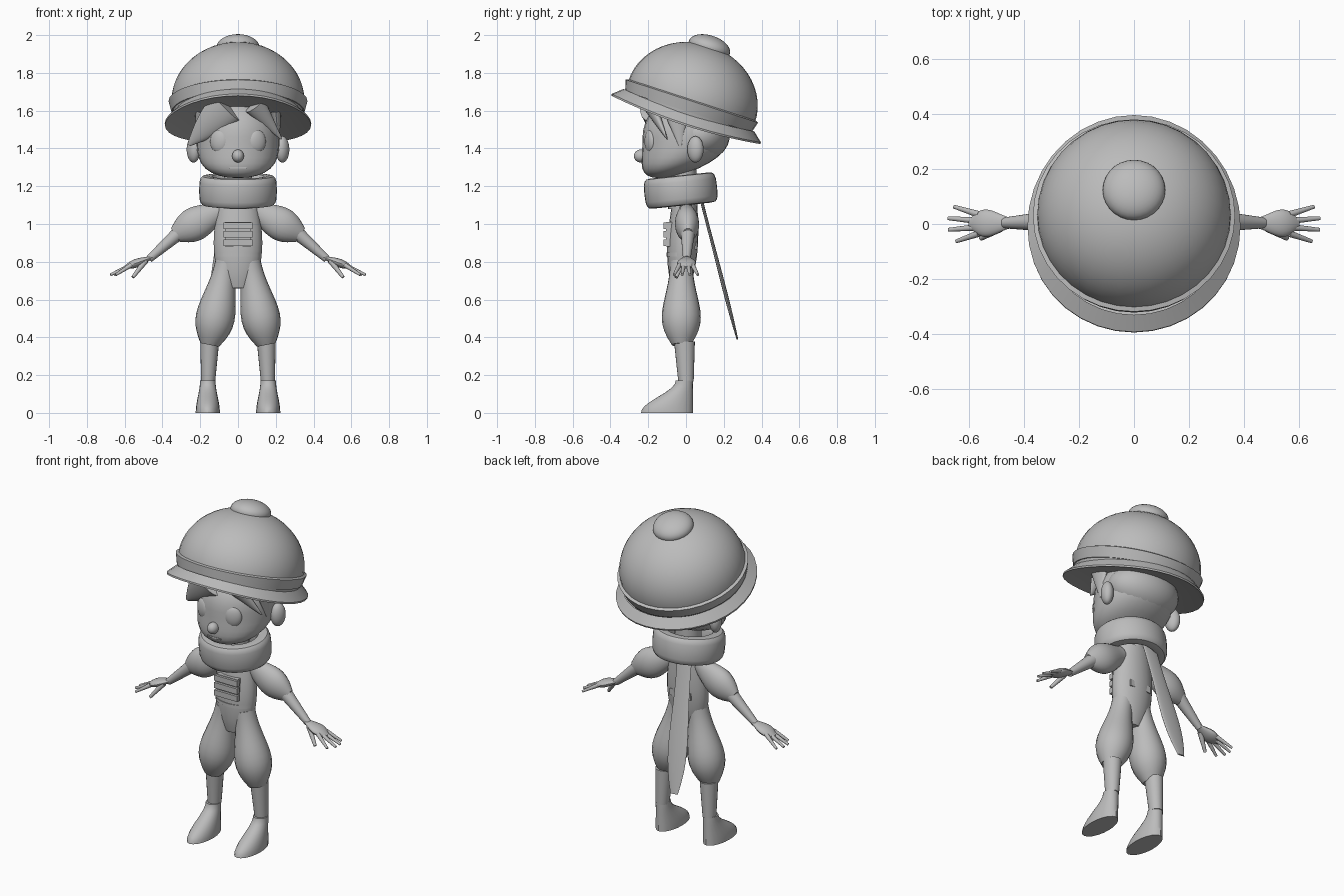
import bpy, bmesh, math
from math import sin, cos, pi, radians
from mathutils import Vector, Matrix

if "Cube" in bpy.data.objects:
    bpy.data.objects.remove(bpy.data.objects["Cube"])

grey = bpy.data.materials.new("plain grey")
grey.use_nodes = True
COLOUR = (.5, .5, .5, 1)
grey.diffuse_color = COLOUR
grey.node_tree.nodes["Principled BSDF"].inputs["Base Color"].default_value = COLOUR


def finish(name, bm, mirror=False):
    """Turn a bmesh into a smooth shaded object, optionally mirrored across x."""
    bmesh.ops.recalc_face_normals(bm, faces=bm.faces)
    mesh = bpy.data.meshes.new(name)
    bm.to_mesh(mesh)
    bm.free()
    mesh.materials.append(grey)
    part = bpy.data.objects.new(name, mesh)
    bpy.context.collection.objects.link(part)
    bpy.ops.object.select_all(action='DESELECT')
    part.select_set(True)
    bpy.context.view_layer.objects.active = part
    bpy.ops.object.shade_smooth_by_angle(angle=radians(35))
    if mirror:
        part.modifiers.new("mirror", 'MIRROR').use_mirror_merge = False
    return part


def loft(name, rings, axis, mirror=False, sides=20):
    """Skin a row of ellipses, each given as centre, width and depth."""
    normal = axis.normalized()
    side = Vector((1, 0, 0)) if abs(normal.z) > .9 else Vector((0, 1, 0))
    depth_axis = normal.cross(side).normalized()
    width_axis = depth_axis.cross(normal)
    bm = bmesh.new()
    loops = []
    for centre, width, depth in rings:
        loop = []
        for k in range(sides):
            turn = 2 * pi * k / sides
            loop.append(bm.verts.new(centre + width_axis * width * cos(turn)
                                     + depth_axis * depth * sin(turn)))
        loops.append(loop)
    for low, high in zip(loops, loops[1:]):
        for k in range(sides):
            bm.faces.new((low[k - 1], low[k], high[k], high[k - 1]))
    bm.faces.new(loops[0])
    bm.faces.new(loops[-1])
    return finish(name, bm, mirror)


def limb(name, start, end, first, last, bulge=0, peak=1, width=1, depth=1, mirror=True, steps=12):
    """Straight limb whose radius runs from first to last and swells between."""
    start, end = Vector(start), Vector(end)
    rings = []
    for i in range(steps + 1):
        t = i / steps
        radius = first + (last - first) * t + bulge * sin(pi * t ** peak)
        rings.append((start.lerp(end, t), radius * width, radius * depth))
    return loft(name, rings, end - start, mirror)


def lathe(name, profile, place, closed=False, stretch=1, droop=0):
    """Spin a radius and height profile, then place it with a matrix."""
    bm = bmesh.new()
    verts = [bm.verts.new((radius, 0, height)) for radius, height in profile]
    edges = [bm.edges.new(pair) for pair in zip(verts, verts[1:])]
    if closed:
        edges.append(bm.edges.new((verts[-1], verts[0])))
    bmesh.ops.spin(bm, geom=verts + edges, cent=(0, 0, 0), axis=(0, 0, 1),
                   angle=2 * pi, steps=36, use_duplicate=False)
    bmesh.ops.remove_doubles(bm, verts=bm.verts, dist=.0001)
    for vert in bm.verts:
        vert.co.z -= droop * vert.co.x ** 2
        vert.co.y *= stretch
    bm.transform(place)
    return finish(name, bm)


def ellipsoid(name, centre, radii, yaw=0, mirror=False, place=Matrix(), chin=0, cheeks=0):
    """Ball whose lower half can be pushed forward and widened into a jaw."""
    bm = bmesh.new()
    bmesh.ops.create_uvsphere(bm, u_segments=28, v_segments=18, radius=1)
    bm.transform(Matrix.Diagonal((*radii, 1)))
    for vert in bm.verts:
        drop = min(vert.co.z, 0) ** 2
        vert.co.y -= chin * drop
        vert.co.x *= 1 + cheeks * drop
    bm.transform(place @ Matrix.Translation(centre) @ Matrix.Rotation(radians(yaw), 4, 'Z'))
    return finish(name, bm, mirror)


def box(name, centre, size):
    bm = bmesh.new()
    bmesh.ops.create_cube(bm, size=1)
    bm.transform(Matrix.Translation(centre) @ Matrix.Diagonal((*size, 1)))
    return finish(name, bm)


def soft(value):
    """Square off a sine or cosine to give rounded box sections."""
    return math.copysign(abs(value) ** .6, value)


# Hat, tilted backwards
hat = Matrix.Translation((0, 0, 1.555)) @ Matrix.Rotation(radians(-18), 4, 'X')
lathe("hat_brim", [(0, .02), (.25, .015), (.387, -.004), (.388, .006), (.34, .05)],
      hat, stretch=1.07, droop=.2)
dome_angles = [radians(a) for a in range(-15, 91, 7)]
lathe("hat_dome", [(.353 * cos(a), .1 + .31 * sin(a)) for a in dome_angles], hat)
lathe("hat_band", [(.33, .04), (.352, .04), (.368, .1), (.345, .11)], hat, closed=True)
ellipsoid("hat_knob", (0, 0, .4), (.114, .114, .063), place=hat)

# Head and face
ellipsoid("head", (0, 0, 1.46), (.22, .23, .217), chin=3, cheeks=8)
ellipsoid("nose", (0, -.24, 1.36), (.031, .036, .034))
ellipsoid("eyes", (.1, -.19, 1.437), (.05, .025, .062), yaw=22, mirror=True)
box("mouth", (0, -.227, 1.298), (.09, .012, .008))
ellipsoid("ears", (.235, .05, 1.395), (.035, .045, .07), yaw=-25, mirror=True)

# Hair
ellipsoid("back_hair", (0, .075, 1.47), (.223, .157, .14))
limb("right_fringe", (-.06, -.2, 1.62), (-.26, -.12, 1.42), .1, .01, bulge=.015,
     width=.45, mirror=False)
limb("left_fringe", (.09, -.19, 1.63), (.23, -.1, 1.45), .06, .005, width=.6, mirror=False)
limb("sideburns", (.2, -.05, 1.6), (.217, -.03, 1.41), .07, .006, width=.4)

# Neck and scarf
limb("neck", (0, -.02, 1.08), (0, -.02, 1.34), .075, .075, mirror=False)
collar_place = Matrix.Translation((0, -.028, 1.177)) @ Matrix.Rotation(radians(6), 4, 'X')
section = [2 * pi * k / 16 for k in range(16)]
lathe("scarf_collar", [(.163 + .043 * soft(cos(a)), .08 * soft(sin(a))) for a in section],
      collar_place, closed=True, stretch=.94)
limb("scarf_tail", (-.045, .075, 1.15), (-.11, .272, .39), .05, .025, bulge=.03, peak=2,
     depth=.17, mirror=False)

# Torso with belt, chest straps and buckle
limb("torso", (0, -.03, .66), (0, -.005, 1.14), .07, .1, bulge=.045, peak=.8,
     depth=.63, mirror=False)
limb("belt", (0, -.024, .828), (0, -.024, .848), .123, .123, depth=.65, mirror=False, steps=1)
box("chest_panel", (0, -.09, .945), (.14, .03, .13))
for i in range(3):
    box(f"chest_strap_{i + 1}", (0, -.107, .99 - .045 * i), (.155, .025, .034))
box("back_buckle", (0, .045, .885), (.14, .025, .04))

# Legs and boots
limb("trouser_legs", (.06, -.025, .8), (.15, -.025, .36), .06, .05, bulge=.05, peak=1.8)
limb("shins", (.15, -.008, .375), (.158, 0, .165), .05, .037, depth=1.1)
boot_rings = []
for i in range(11):
    t = i / 10
    spread = (1 + cos(pi * t)) / 2
    length = .045 + .092 * spread
    boot_rings.append((Vector((.16, .036 - length, .172 * t)), .041 + .023 * spread, length))
loft("boots", boot_rings, Vector((0, 0, 1)), mirror=True)

# Arms with puffed sleeves
limb("sleeves", (.09, 0, 1.075), (.335, .01, .942), .05, .04, bulge=.045, peak=1.3, width=.72)
limb("forearms", (.31, .01, .955), (.47, .004, .815), .038, .02)
limb("palms", (.45, .004, .825), (.6, .002, .77), .02, .015, bulge=.033, peak=1.4, depth=.45)
for i, reach in enumerate((.647, .675, .676, .655)):
    spread = i - 1.5
    limb(f"finger_pair_{i + 1}", (.565, .023 * spread, .783),
         (reach, .042 * spread, .731), .0125, .007)
limb("thumbs", (.49, -.015, .805), (.557, -.052, .718), .016, .009)
